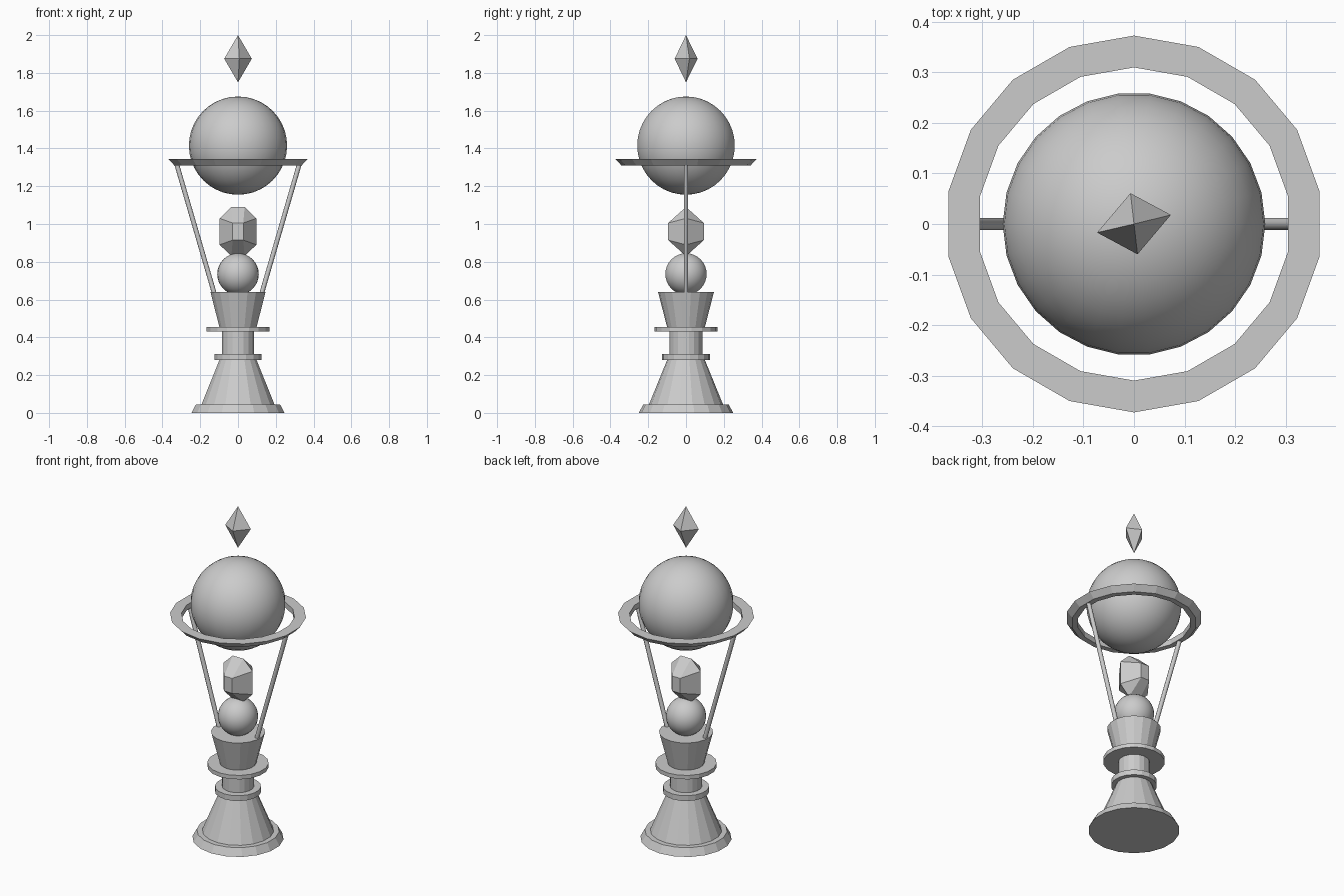
import bpy, bmesh, math
from mathutils import Vector

if "Cube" in bpy.data.objects:
    bpy.data.objects.remove(bpy.data.objects["Cube"])

SIDES = 18


def mesh_object(name, bm):
    bmesh.ops.recalc_face_normals(bm, faces=bm.faces[:])
    mesh = bpy.data.meshes.new(name)
    bm.to_mesh(mesh)
    bm.free()
    obj = bpy.data.objects.new(name, mesh)
    bpy.context.collection.objects.link(obj)
    return obj


def frustum(name, z0, z1, r0, r1):
    # low-poly tapered drum with a corner on the y axis
    bm = bmesh.new()
    rings = []
    for z, r in ((z0, r0), (z1, r1)):
        rings.append([bm.verts.new((r * math.sin(math.tau * i / SIDES),
                                    r * math.cos(math.tau * i / SIDES), z))
                      for i in range(SIDES)])
        bm.faces.new(rings[-1])
    for i in range(SIDES):
        j = (i + 1) % SIDES
        bm.faces.new((rings[0][i], rings[0][j], rings[1][j], rings[1][i]))
    return mesh_object(name, bm)


def hull(name, points):
    bm = bmesh.new()
    for p in points:
        bm.verts.new(p)
    bmesh.ops.convex_hull(bm, input=bm.verts[:])
    bmesh.ops.dissolve_limit(bm, angle_limit=0.02, verts=bm.verts[:], edges=bm.edges[:])
    return mesh_object(name, bm)


def ball(name, radius, z, segments, rings):
    bpy.ops.mesh.primitive_uv_sphere_add(segments=segments, ring_count=rings, radius=radius,
                                         location=(0, 0, z), rotation=(0, 0, math.pi / 2))
    bpy.context.object.name = name
    bpy.ops.object.shade_smooth()


# pedestal
frustum("foot", 0, 0.045, 0.25, 0.226)
frustum("lower_cone", 0.045, 0.28, 0.196, 0.1)
frustum("lower_collar", 0.28, 0.312, 0.126, 0.126)
frustum("stem", 0.312, 0.43, 0.087, 0.087)
frustum("upper_collar", 0.43, 0.454, 0.168, 0.168)
frustum("cup", 0.454, 0.64, 0.1, 0.148)

# spheres
ball("small_ball", 0.11, 0.735, 26, 16)
ball("large_ball", 0.26, 1.415, 26, 20)

# faceted stone between the spheres
signs = (-1, 1)
hull("faceted_stone",
     [(sx * 0.035, 0, 0.96 + sz * 0.13) for sx in signs for sz in signs] +
     [(sx * 0.097, 0, 0.96 + sz * 0.07) for sx in signs for sz in signs] +
     [(sx * 0.028, sy * 0.095, 0.96 + sz * 0.045)
      for sx in signs for sy in signs for sz in signs])

# floating crystal at the top
hull("top_crystal", [(0, 0, 2), (0, 0, 1.75),
                     (-0.007, 0.061, 1.875), (0.073, 0.018, 1.875),
                     (0.007, -0.06, 1.875), (-0.073, -0.017, 1.875)])

# ring around the large ball, flared outside
bm = bmesh.new()
profile = [(0.31, 1.31), (0.342, 1.31), (0.373, 1.343), (0.31, 1.343)]
loops = [[bm.verts.new((r * math.sin(math.tau * i / SIDES), r * math.cos(math.tau * i / SIDES), z))
          for r, z in profile] for i in range(SIDES)]
for i in range(SIDES):
    a, b = loops[i], loops[(i + 1) % SIDES]
    for k in range(4):
        m = (k + 1) % 4
        bm.faces.new((a[k], a[m], b[m], b[k]))
mesh_object("ring", bm)

# two slanted rods holding the ring
for side, label in ((-1, "left"), (1, "right")):
    low, high = Vector((side * 0.122, 0, 0.62)), Vector((side * 0.327, 0, 1.325))
    axis = high - low
    bpy.ops.mesh.primitive_cylinder_add(vertices=10, radius=0.0125, depth=axis.length,
                                        location=(low + high) / 2,
                                        rotation=axis.to_track_quat('Z', 'Y').to_euler())
    bpy.context.object.name = label + "_rod"
    bpy.ops.object.shade_smooth_by_angle(angle=math.radians(50))
